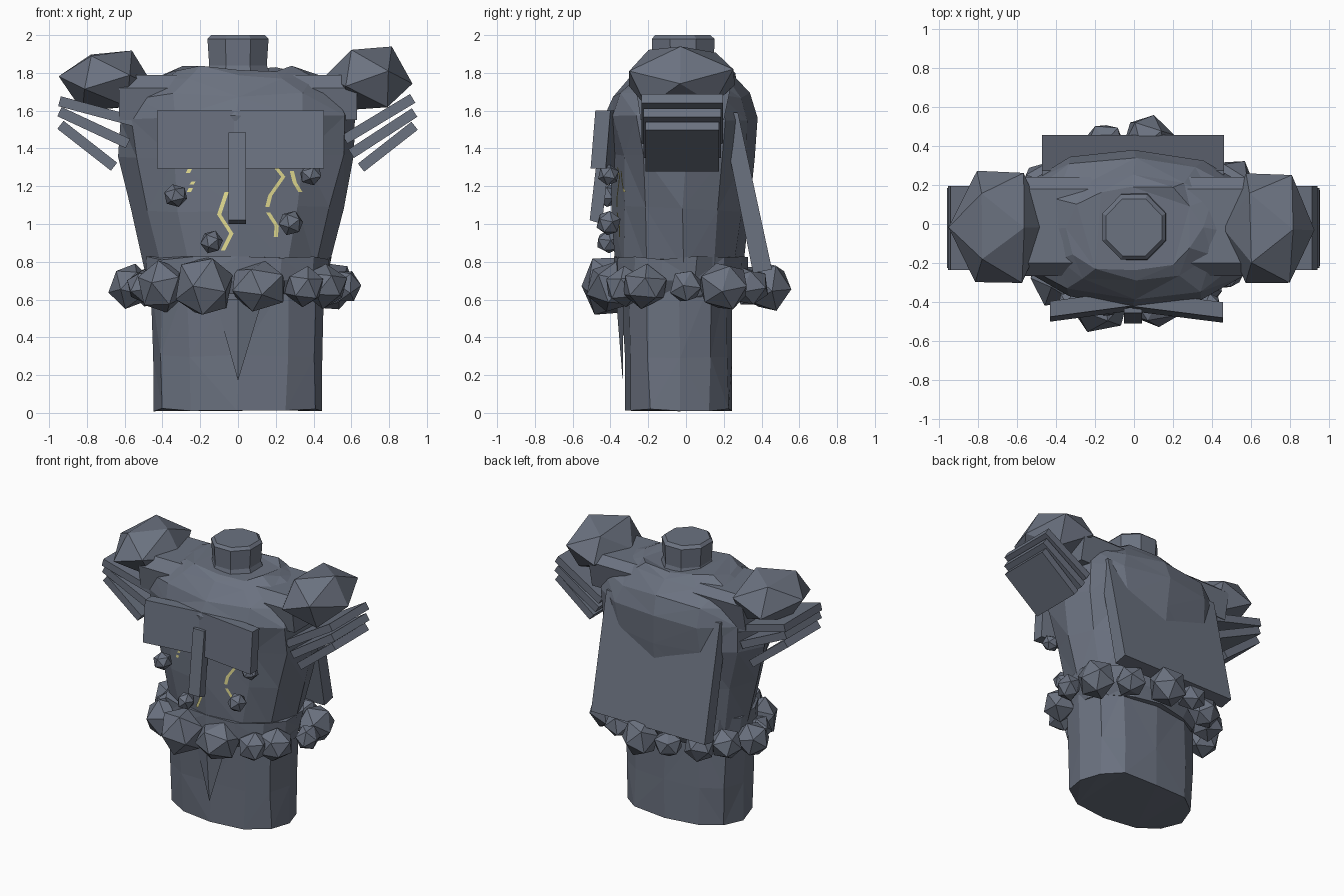
import bpy, bmesh, math, random
from mathutils import Vector, Matrix
from mathutils.bvhtree import BVHTree

if "Cube" in bpy.data.objects:
    bpy.data.objects.remove(bpy.data.objects["Cube"])

random.seed(4)


def material(name, rgb):
    m = bpy.data.materials.new(name)
    m.diffuse_color = (*rgb, 1)
    m.use_nodes = True
    m.node_tree.nodes["Principled BSDF"].inputs["Base Color"].default_value = m.diffuse_color
    return m


STONE = material("slate_stone", (0.147, 0.168, 0.216))
GLOW = material("pale_yellow", (0.98, 0.91, 0.36))


def finish(name, bm, mat=STONE):
    bmesh.ops.recalc_face_normals(bm, faces=bm.faces)
    me = bpy.data.meshes.new(name)
    bm.to_mesh(me)
    bm.free()
    me.materials.append(mat)
    ob = bpy.data.objects.new(name, me)
    bpy.context.collection.objects.link(ob)
    return ob


def loft(rings, n, power=1.0, jitter=0.0, start=-math.pi / 2):
    """Rings are (z, half width, front y, back y)."""
    bm = bmesh.new()
    loops = []
    for z, rx, yf, yb in rings:
        loop = []
        for i in range(n):
            a = start + 2 * math.pi * i / n
            c, s = math.cos(a), math.sin(a)
            c = math.copysign(abs(c) ** power, c)
            s = math.copysign(abs(s) ** power, s)
            j = [random.uniform(-jitter, jitter) for _ in range(3)]
            loop.append(bm.verts.new((rx * c + j[0],
                                      (yf + yb) / 2 + (yb - yf) / 2 * s + j[1],
                                      max(0, z + j[2]))))
        loops.append(loop)
    for a, b in zip(loops, loops[1:]):
        for i in range(n):
            k = (i + 1) % n
            bm.faces.new((a[i], a[k], b[k], b[i]))
    bm.faces.new(loops[0][::-1])
    bm.faces.new(loops[-1])
    if jitter:
        bmesh.ops.triangulate(bm, faces=bm.faces[:])
    return bm


def rock(name, pos, size, jitter=0.0, turn=None):
    """Faceted stone, turned at random unless a turn is given."""
    bm = bmesh.new()
    bmesh.ops.create_icosphere(bm, subdivisions=1, radius=1)
    turn = turn or (Matrix.Rotation(random.uniform(0, 6.28), 4, 'Z') @
                    Matrix.Rotation(random.uniform(0, 1.5), 4, 'X'))
    bmesh.ops.transform(bm, matrix=turn, verts=bm.verts)
    # fit the turned stone exactly to its half sizes
    reach = [max(abs(v.co[i]) for v in bm.verts) for i in range(3)]
    for v in bm.verts:
        v.co = Vector(pos) + Vector(v.co[i] / reach[i] * size[i] + random.uniform(-jitter, jitter)
                                    for i in range(3))
    return finish(name, bm)


def prism(name, outline, axis, lo, hi):
    """Extrude a 2D outline along x (outline in y, z) or y (outline in x, z)."""
    bm = bmesh.new()

    def put(p, t):
        return bm.verts.new((t, p[0], p[1]) if axis == 'x' else (p[0], t, p[1]))
    a = [put(p, lo) for p in outline]
    b = [put(p, hi) for p in outline]
    n = len(a)
    bm.faces.new(a)
    bm.faces.new(b[::-1])
    for i in range(n):
        bm.faces.new((a[i], a[(i + 1) % n], b[(i + 1) % n], b[i]))
    return finish(name, bm)


# Lower body
finish("lower_body", loft([(0.015, 0.45, -0.315, 0.25), (0.30, 0.45, -0.325, 0.25),
                           (0.70, 0.46, -0.345, 0.25)], 12, 0.8, 0.01))

# Pointed front flap
bm = bmesh.new()
pts = [bm.verts.new(p) for p in ((-0.12, -0.33, 0.6), (0.13, -0.33, 0.6), (0, -0.37, 0.6), (0, -0.335, 0.17))]
for f in ((0, 2, 3), (2, 1, 3), (1, 0, 3), (0, 1, 2)):
    bm.faces.new([pts[i] for i in f])
finish("front_flap", bm)

# Torso, kept as a tree so the cracks can be laid on it
bm = loft([(0.76, 0.48, -0.36, 0.30), (1.08, 0.555, -0.38, 0.32), (1.36, 0.62, -0.385, 0.36),
           (1.56, 0.63, -0.435, 0.385), (1.68, 0.60, -0.39, 0.35), (1.77, 0.45, -0.30, 0.25),
           (1.82, 0.34, -0.24, 0.20)], 12, 0.88, 0.018)
tree = BVHTree.FromBMesh(bm)
finish("torso", bm)

# Shoulder beam and neck
prism("shoulder_beam", [(-0.24, 1.55), (0.20, 1.55), (0.24, 1.74), (0.18, 1.79), (-0.2, 1.79), (-0.265, 1.72)],
      'x', -0.63, 0.63)
finish("neck", loft([(1.78, 0.19, -0.21, 0.18), (1.84, 0.165, -0.19, 0.16), (1.98, 0.175, -0.195, 0.165),
                     (2.0, 0.155, -0.175, 0.14)], 8, start=math.pi / 8))

# Shoulder stones, turned so an edge lies on top
for name, pos, size, tilt in (("left_shoulder_stone", (-0.69, -0.015, 1.755), (0.25, 0.28, 0.155), 32),
                              ("right_shoulder_stone", (0.69, -0.025, 1.77), (0.24, 0.285, 0.16), 32)):
    rock(name, pos, size, 0.01, Matrix.Rotation(math.radians(tilt), 4, 'Y'))

# Layered arm plates, rising outward: outer edge x, z, slope, length
for side, plates in ((-1, ((0.945, 1.65, 15, 0.42), (0.945, 1.595, 25, 0.40), (0.94, 1.525, 38, 0.36))),
                     (1, ((0.925, 1.665, 31, 0.42), (0.935, 1.59, 33, 0.40), (0.935, 1.52, 38, 0.36)))):
    for i, (x, z, deg, length) in enumerate(plates):
        a = math.radians(deg)
        d = Vector((-math.cos(a), -math.sin(a)))
        t = Vector((-d.y, d.x)) * 0.027
        o = Vector((x, z))
        quad = [o + t, o + d * length + t, o + d * length - t, o - t]
        prism(f"arm_plate_{'left' if side < 0 else 'right'}_{i + 1}",
              [(side * p.x, p.y) for p in quad], 'y', -0.235 + 0.01 * i, 0.195 - 0.01 * i)

# Chest plate, bent so its ends stand forward
bm = bmesh.new()
cols = []
for x, y in ((-0.43, -0.475), (-0.02, -0.42), (0.455, -0.48)):
    cols.append([bm.verts.new((x, y + dy, z)) for dy, z in ((0, 1.60), (-0.025, 1.295), (0.055, 1.295), (0.08, 1.60))])
for a, b in zip(cols, cols[1:]):
    for i in range(4):
        k = (i + 1) % 4
        bm.faces.new((a[i], a[k], b[k], b[i]))
bm.faces.new(cols[0])
bm.faces.new(cols[-1][::-1])
finish("chest_plate", bm)

# Hanging strip and leaning back slab
prism("front_strip", [(-0.455, 1.485), (-0.51, 1.02), (-0.445, 1.00), (-0.39, 1.485)], 'x', -0.05, 0.042)
prism("back_slab", [(0.185, 1.59), (0.275, 1.59), (0.455, 0.76), (0.355, 0.74)], 'x', -0.47, 0.46)

# Belt ring and its stones
finish("belt", loft([(0.62, 0.45, -0.35, 0.28), (0.70, 0.49, -0.39, 0.32), (0.82, 0.50, -0.39, 0.32)],
                    14, 0.9, 0.01))
belt = ((-.18, -.40, .155), (.11, -.39, .135), (.35, -.32, .105), (.46, -.22, .115), (.57, 0, .08),
        (.50, .20, .125), (.30, .33, .10), (.07, .43, .13), (-.15, .42, .09), (-.34, .33, .10),
        (-.47, .20, .11), (-.57, .03, .115), (-.50, -.13, .09), (-.40, -.28, .135))
for i, (x, y, r) in enumerate(belt):
    rock(f"belt_stone_{i + 1}", (x, y, 0.67), (r, r, r), 0.006)

# Small stones on the belly
for i, (x, z, r) in enumerate(((-.33, 1.15, .06), (.28, 1.005, .064), (-.14, .905, .06), (.385, 1.26, .055))):
    rock(f"belly_stone_{i + 1}", (x, -0.41, z), (r, r, r))

# Glowing cracks laid on the torso surface
cracks = (((-.06, 1.17), (-.10, 1.05), (-.035, .95), (-.08, .86)),
          ((.20, 1.30), (.24, 1.25), (.17, 1.15), (.155, 1.09)),
          ((.16, 1.06), (.205, .99), (.20, .93)),
          ((.285, 1.28), (.30, 1.22), (.33, 1.17)),
          ((-.255, 1.29), (-.265, 1.27)), ((-.235, 1.225), (-.245, 1.21)), ((-.25, 1.19), (-.26, 1.17)))
bm = bmesh.new()
for path in cracks:
    for (x0, z0), (x1, z1) in zip(path, path[1:]):
        prev = None
        for s in range(7):
            x, z = x0 + (x1 - x0) * s / 6, z0 + (z1 - z0) * s / 6
            pair = []
            for dx in (-0.011, 0.011):
                hit = tree.ray_cast(Vector((x + dx, -2, z)), Vector((0, 1, 0)))[0]
                pair.append(bm.verts.new((x + dx, (hit.y if hit else -0.38) - 0.006, z)))
            if prev:
                bm.faces.new((prev[0], prev[1], pair[1], pair[0]))
            prev = pair
finish("glowing_cracks", bm, GLOW)
